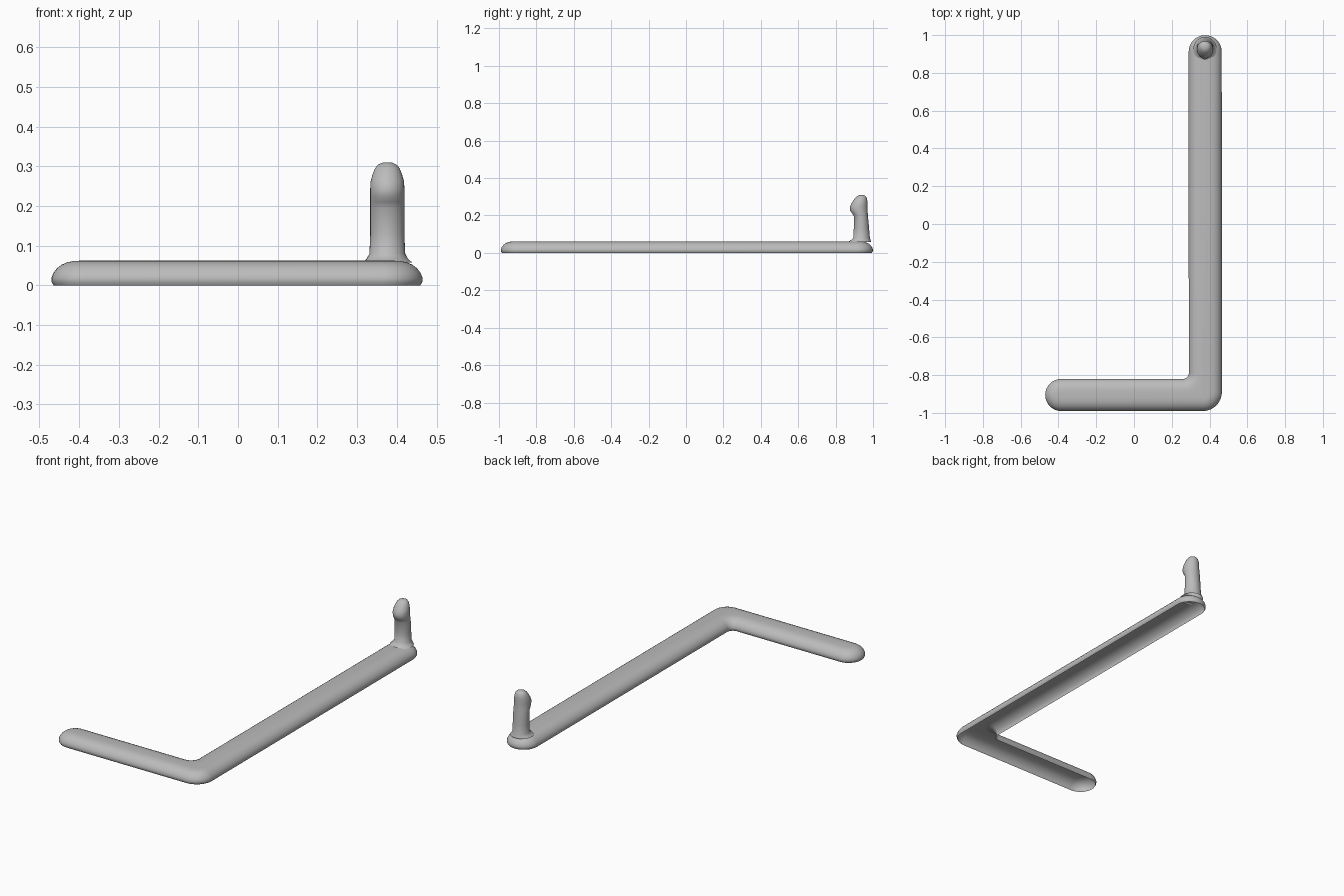
import bpy, bmesh
from math import sin, cos, pi, radians

if "Cube" in bpy.data.objects:
    bpy.data.objects.remove(bpy.data.objects["Cube"])

grey = bpy.data.materials.new("plain grey")
grey.use_nodes = True
colour = (0.5, 0.5, 0.5, 1)
grey.diffuse_color = colour
grey.node_tree.nodes["Principled BSDF"].inputs["Base Color"].default_value = colour


def loft(name, rings):
    """Skin a stack of closed rings and close only the last one."""
    bm = bmesh.new()
    loops = [[bm.verts.new(p) for p in ring] for ring in rings]
    n = len(loops[0])
    for low, high in zip(loops, loops[1:]):
        for i in range(n):
            j = (i + 1) % n
            bm.faces.new((low[i], low[j], high[j], high[i]))
    bm.faces.new(loops[-1])
    mesh = bpy.data.meshes.new(name)
    bm.to_mesh(mesh)
    bm.free()
    mesh.materials.append(grey)
    obj = bpy.data.objects.new(name, mesh)
    bpy.context.collection.objects.link(obj)
    bpy.ops.object.select_all(action='DESELECT')
    obj.select_set(True)
    bpy.context.view_layer.objects.active = obj
    bpy.ops.object.shade_smooth_by_angle(angle=radians(50))
    return obj


# L-shaped outline: centre, radius, start and end angle of each rounded corner
CORNERS = [
    (0.365, -0.89, 0.1, -90, 0),       # outer bend
    (0.377, 0.912, 0.0875, 0, 180),    # far end
    (0.26, -0.79, 0.03, 0, -90),       # inner bend
    (-0.385, -0.905, 0.085, 90, 270),  # short end
]


def outline(inset, z, steps=16):
    points = []
    for cx, cy, r, start, end in CORNERS:
        r += inset if end < start else -inset
        for i in range(steps + 1):
            a = radians(start + (end - start) * i / steps)
            points.append((cx + r * cos(a), cy + r * sin(a), z))
    return points


# Hollow trough-like base, open underneath
SECTION = [(0.006, 0), (0.001, 0.008), (0, 0.018), (0.005, 0.031), (0.014, 0.043),
           (0.026, 0.052), (0.04, 0.058), (0.055, 0.061), (0.07, 0.062)]
loft("angled_base", [outline(inset, z) for inset, z in SECTION])


# Upright peg with a flared foot and a head leaning forward
def ellipse(z, front, back, rx, n=32):
    cy, ry = (front + back) / 2, (back - front) / 2
    return [(0.376 + rx * cos(2 * pi * i / n), cy + ry * sin(2 * pi * i / n), z)
            for i in range(n)]


PEG = [(0.058, 0.865, 0.99, 0.062), (0.067, 0.88, 0.988, 0.052), (0.08, 0.894, 0.983, 0.045),
       (0.13, 0.897, 0.979, 0.043), (0.195, 0.898, 0.973, 0.043), (0.21, 0.889, 0.972, 0.043),
       (0.225, 0.878, 0.971, 0.043), (0.245, 0.876, 0.97, 0.043), (0.262, 0.883, 0.97, 0.042),
       (0.28, 0.894, 0.969, 0.037), (0.295, 0.906, 0.966, 0.031), (0.304, 0.916, 0.96, 0.023),
       (0.309, 0.928, 0.951, 0.012)]
loft("upright_peg", [ellipse(*ring) for ring in PEG])
